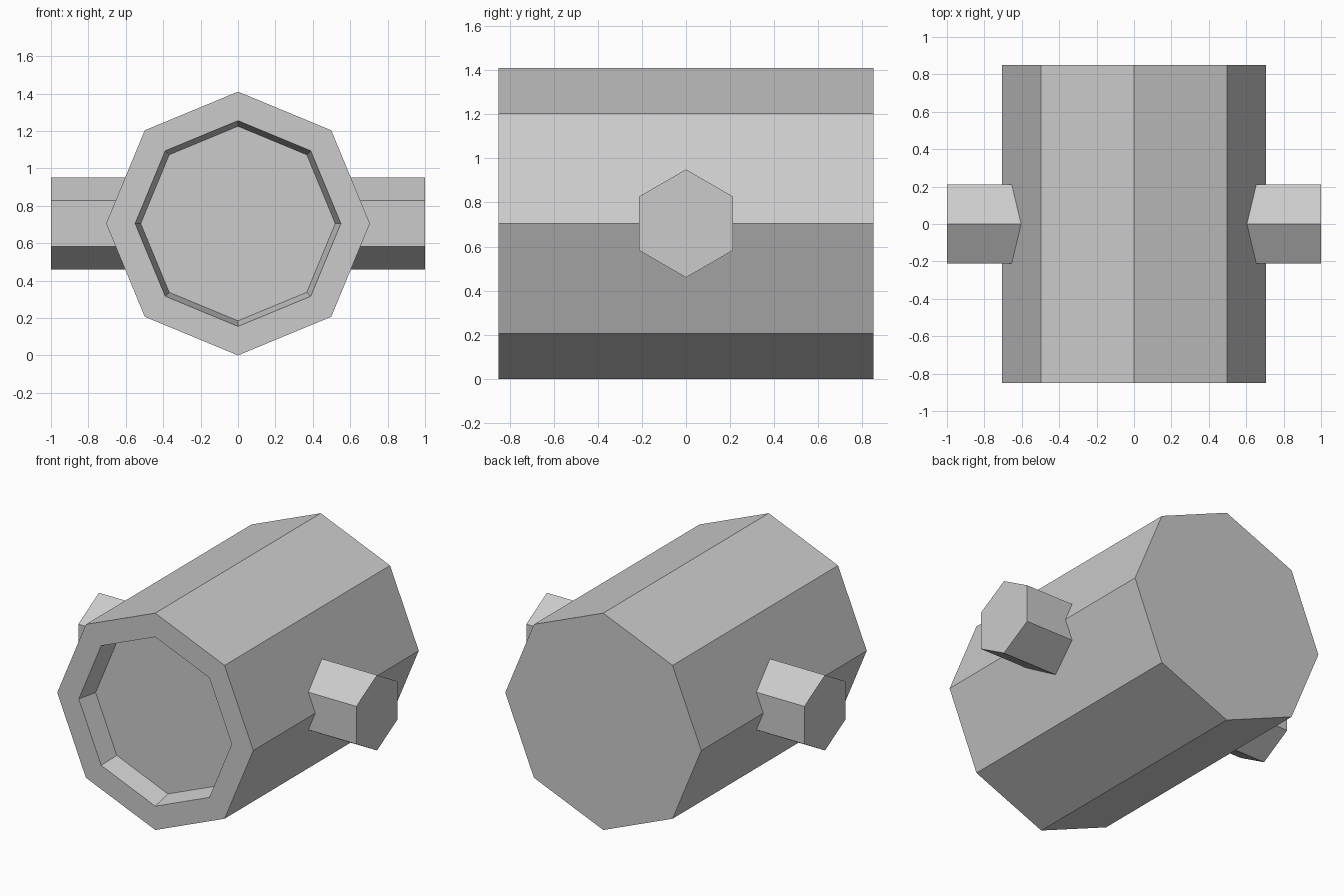
import bpy
import bmesh
from math import cos, sin, tau
from mathutils import Vector

cube = bpy.data.objects.get("Cube")
if cube:
    bpy.data.objects.remove(cube, do_unlink=True)

CENTRE_Z = 0.705

grey = bpy.data.materials.new("plain_grey")
grey.use_nodes = True
colour = (0.6, 0.6, 0.6, 1)
grey.diffuse_color = colour
grey.node_tree.nodes["Principled BSDF"].inputs["Base Color"].default_value = colour


def turned_part(name, sides, profile, axis, start=0.0):
    """Sweep (radius, position) points round an axis with flat sides and capped ends."""
    bm = bmesh.new()
    rings = []
    for radius, pos in profile:
        ring = []
        for i in range(sides):
            a = start + tau * i / sides
            u, w = radius * cos(a), radius * sin(a)
            ring.append(bm.verts.new(Vector((u, pos, w) if axis == "y" else (pos, u, w))))
        rings.append(ring)
    for r1, r2 in zip(rings, rings[1:]):
        for i in range(sides):
            j = (i + 1) % sides
            bm.faces.new((r1[i], r1[j], r2[j], r2[i]))
    bm.faces.new(rings[0])
    bm.faces.new(rings[-1])
    bmesh.ops.recalc_face_normals(bm, faces=bm.faces)
    mesh = bpy.data.meshes.new(name)
    bm.to_mesh(mesh)
    bm.free()
    mesh.materials.append(grey)
    obj = bpy.data.objects.new(name, mesh)
    obj.location.z = CENTRE_Z
    bpy.context.collection.objects.link(obj)
    return obj


# Octagonal barrel with a shallow tapered recess in its front end
turned_part("barrel", 8,
            [(0.705, 0.85), (0.705, -0.85), (0.55, -0.85), (0.52, -0.72)], "y")

# Hexagonal axle crossing the barrel, standing out on both sides
turned_part("cross_axle", 6, [(0.245, -1.0), (0.245, 1.0)], "x", start=tau / 4)
